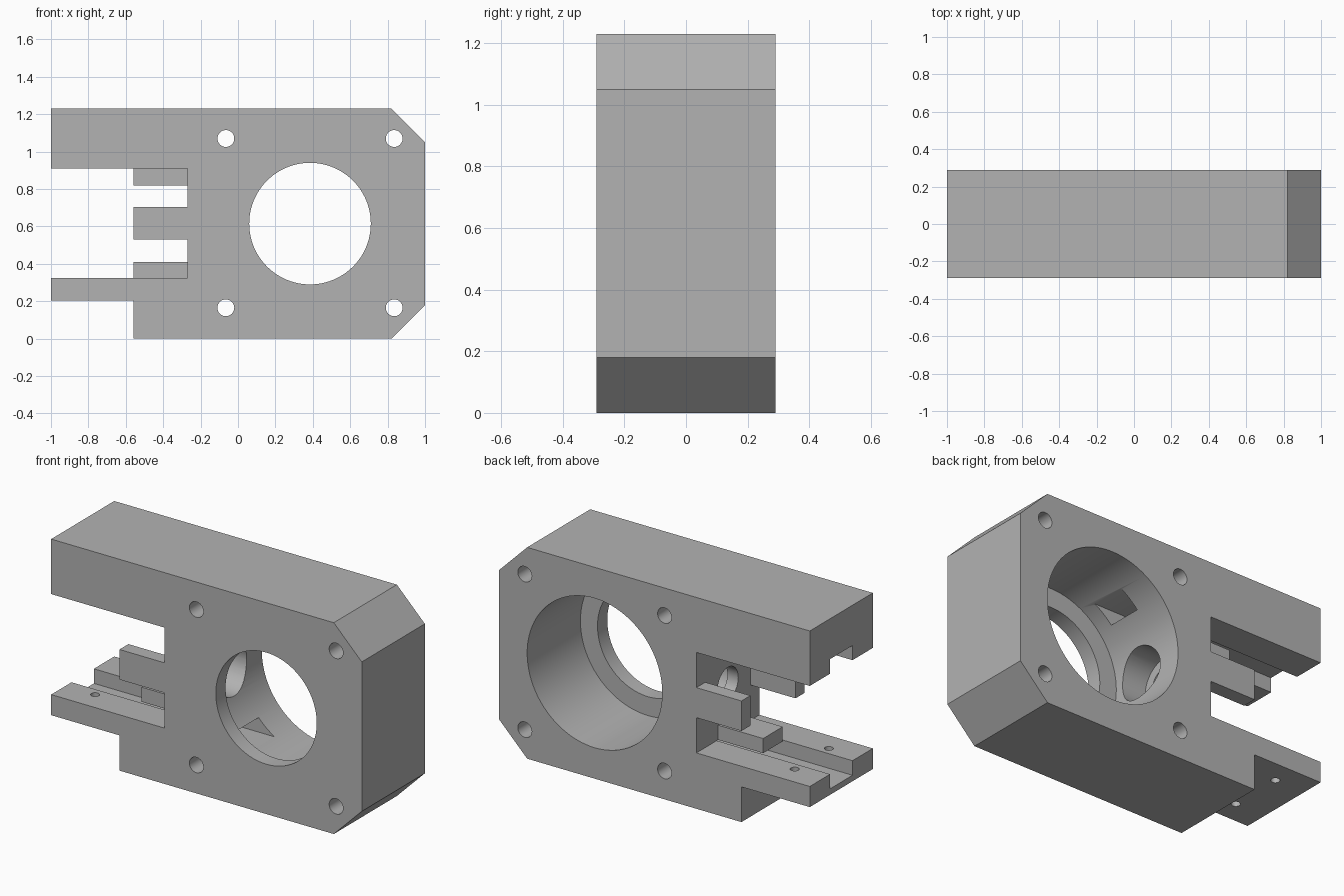
import bpy, bmesh
from math import radians
from mathutils import Matrix, Vector

cube = bpy.data.objects.get("Cube")
if cube:
    bpy.data.objects.remove(cube)

grey = bpy.data.materials.new("plain grey")
grey.use_nodes = True
colour = (0.45, 0.45, 0.45, 1)
grey.diffuse_color = colour
grey.node_tree.nodes["Principled BSDF"].inputs["Base Color"].default_value = colour

HALF = 0.29          # half the thickness of the housing
MID = 0.6175         # height of the slot's centre line
WALL, TIP = -0.27, -0.56


def finish(bm, name):
    bmesh.ops.recalc_face_normals(bm, faces=bm.faces[:])
    mesh = bpy.data.meshes.new(name)
    bm.to_mesh(mesh)
    bm.free()
    obj = bpy.data.objects.new(name, mesh)
    bpy.context.collection.objects.link(obj)
    mesh.materials.append(grey)
    return obj


def box(name, x, y, z):
    bm = bmesh.new()
    lo, hi = Vector((x[0], y[0], z[0])), Vector((x[1], y[1], z[1]))
    size = Matrix.Diagonal((hi - lo).to_4d())
    bmesh.ops.create_cube(bm, size=1, matrix=Matrix.Translation((lo + hi) / 2) @ size)
    return finish(bm, name)


def cylinder(name, start, end, radius, sides=32):
    a, b = Vector(start), Vector(end)
    turn = (b - a).to_track_quat('Z', 'Y').to_matrix().to_4x4()
    bm = bmesh.new()
    bmesh.ops.create_cone(bm, cap_ends=True, segments=sides, radius1=radius, radius2=radius,
                          depth=(b - a).length, matrix=Matrix.Translation((a + b) / 2) @ turn)
    return finish(bm, name)


def cut(target, cutter):
    cutter.hide_render = True
    mod = target.modifiers.new("cut", 'BOOLEAN')
    mod.operation = 'DIFFERENCE'
    mod.solver = 'EXACT'
    mod.object = cutter
    bpy.context.view_layer.objects.active = target
    bpy.ops.object.modifier_apply(modifier=mod.name)
    bpy.data.objects.remove(cutter)


# Housing outline: chamfered body, two arms and the middle tongue
outline = [(-1, 1.23), (0.82, 1.23), (1, 1.05), (1, 0.18), (0.82, 0), (TIP, 0),
           (TIP, 0.205), (-1, 0.205), (-1, 0.325), (WALL, 0.325), (WALL, 0.53),
           (TIP, 0.53), (TIP, 0.705), (WALL, 0.705), (WALL, 0.91), (-1, 0.91)]
bm = bmesh.new()
face = bm.faces.new([bm.verts.new((x, -HALF, z)) for x, z in outline])
side = bmesh.ops.extrude_face_region(bm, geom=[face])["geom"]
bmesh.ops.translate(bm, vec=(0, 2 * HALF, 0),
                    verts=[v for v in side if isinstance(v, bmesh.types.BMVert)])
housing = finish(bm, "housing")

# Split the tongue into a thin front and back plate
cut(housing, box("tongue_gap", (-0.7, WALL), (-0.208, 0.208), (0.5, 0.73)))

# Large bore with a narrower lip at the front
cx, cz = 0.385, 0.615
cut(housing, cylinder("bore", (cx, -0.2, cz), (cx, 0.5, cz), 0.435, 96))
cut(housing, cylinder("lip_opening", (cx, -0.5, cz), (cx, 0, cz), 0.325, 96))

# Guide channels along both arms, running into the bore
for z in ((0.24, 0.325), (0.91, 0.995)):
    cut(housing, box("channel", (-1.2, 0.2), (-0.103, 0.103), z))

# Stepped shaft hole between slot and bore
cut(housing, cylinder("shaft_hole", (-0.4, 0, MID), (0.2, 0, MID), 0.095, 48))
cut(housing, cylinder("shaft_pocket", (-0.2, 0, MID), (0.2, 0, MID), 0.15, 48))

# Corner bolt holes
for x in (-0.065, 0.835):
    for z in (0.165, 1.07):
        cut(housing, cylinder("bolt_hole", (x, -0.5, z), (x, 0.5, z), 0.045))

# Pin holes in the lower arm
for y in (-0.157, 0.157):
    cut(housing, cylinder("pin_hole", (-0.81, y, 0.1), (-0.81, y, 0.4), 0.024))

# Rails facing each other inside the slot
rails = [box("lower_rail", (TIP, WALL), (-0.09, 0.09), (0.325, 0.41)),
         box("upper_rail", (TIP, WALL), (-0.09, 0.09), (0.82, 0.91))]

bpy.ops.object.select_all(action='DESELECT')
housing.select_set(True)
bpy.context.view_layer.objects.active = housing
bpy.ops.object.shade_smooth_by_angle(angle=radians(30))
